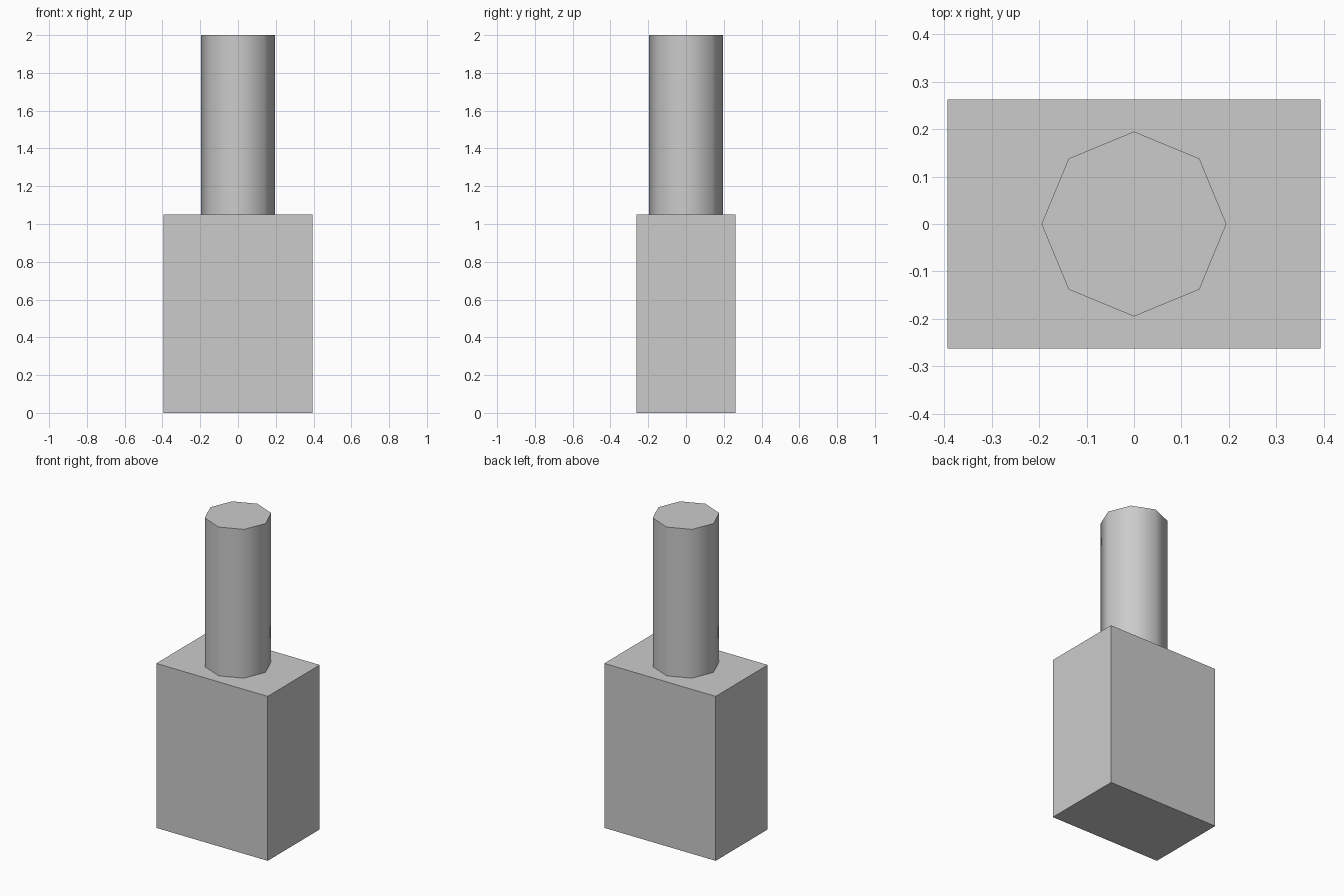
import bpy
import math

default_cube = bpy.data.objects.get("Cube")
if default_cube:
    bpy.data.objects.remove(default_cube, do_unlink=True)

BASE_HEIGHT = 1.05
TOTAL_HEIGHT = 2.0

# Single plain grey for both parts
grey = bpy.data.materials.new("light_grey")
grey.use_nodes = True
colour = (0.6, 0.6, 0.6, 1)
grey.diffuse_color = colour
grey.node_tree.nodes["Principled BSDF"].inputs["Base Color"].default_value = colour


def finish(name):
    obj = bpy.context.object
    obj.name = obj.data.name = name
    obj.data.materials.append(grey)
    return obj


# Rectangular base block
bpy.ops.mesh.primitive_cube_add(size=1, location=(0, 0, BASE_HEIGHT / 2))
base = finish("base_block")
base.scale = (0.787, 0.525, BASE_HEIGHT)
bpy.ops.object.transform_apply(location=False, rotation=False, scale=True)

# Eight-sided post with smooth sides and a sharp rim
post_height = TOTAL_HEIGHT - BASE_HEIGHT
bpy.ops.mesh.primitive_cylinder_add(
    vertices=8, radius=0.195, depth=post_height,
    location=(0, 0, BASE_HEIGHT + post_height / 2))
finish("post")
bpy.ops.object.shade_smooth_by_angle(angle=math.radians(60))
